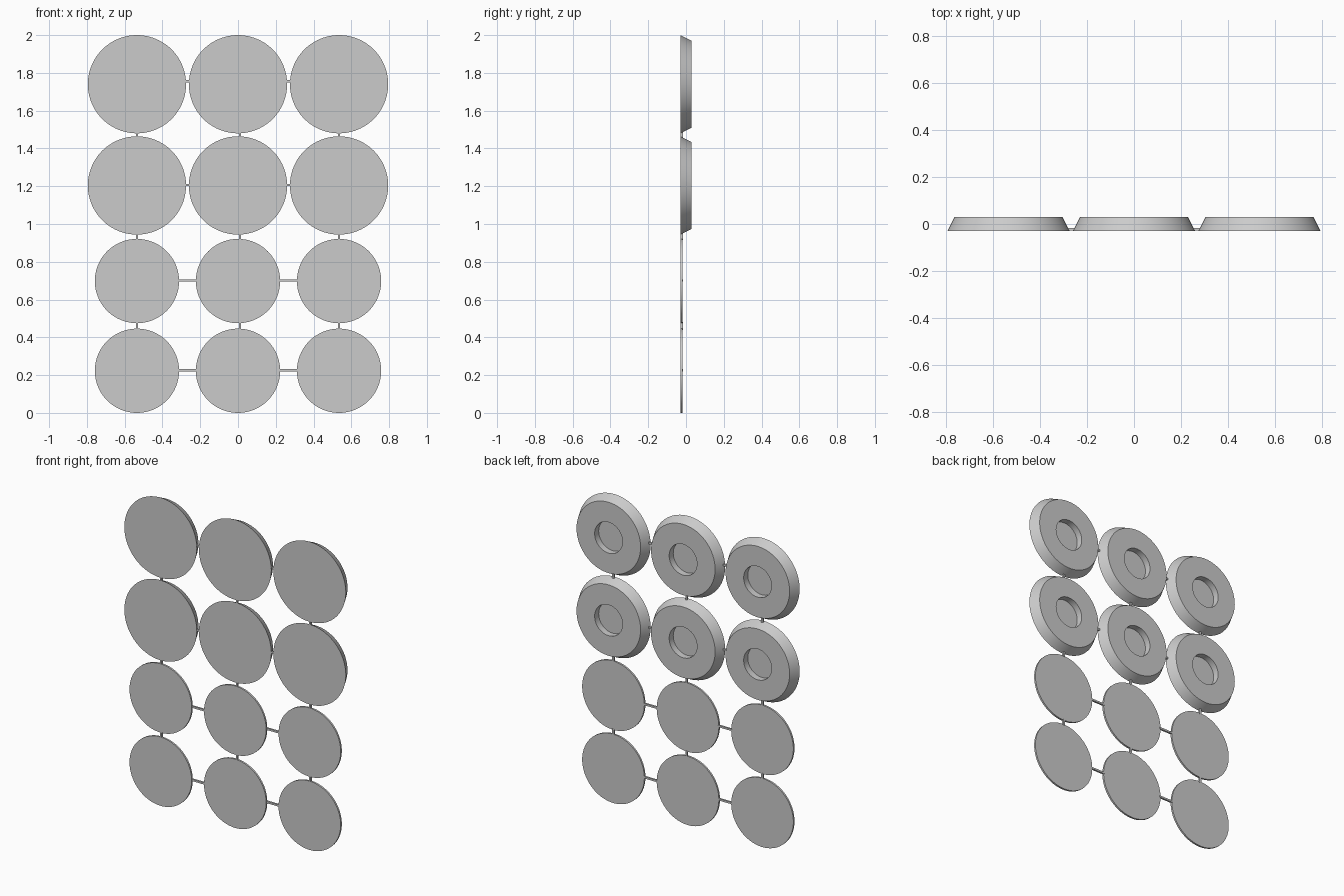
import bpy
from math import cos, sin, pi

cube = bpy.data.objects.get("Cube")
if cube:
    bpy.data.objects.remove(cube)

grey = bpy.data.materials.new("plain_grey")
grey.use_nodes = True
colour = (0.6, 0.6, 0.6, 1)
grey.diffuse_color = colour
grey.node_tree.nodes["Principled BSDF"].inputs["Base Color"].default_value = colour

FRONT, BACK, THIN = -0.03, 0.03, 0.012
SIDES = 96
COLUMNS = (-0.535, 0, 0.535)
BIG_R, SMALL_R = 0.26, 0.223
ROWS = ((1.74, BIG_R), (1.204, BIG_R), (0.698, SMALL_R), (0.223, SMALL_R))


def make_object(name, verts, faces):
    mesh = bpy.data.meshes.new(name)
    mesh.from_pydata(verts, [], faces)
    mesh.materials.append(grey)
    obj = bpy.data.objects.new(name, mesh)
    bpy.context.collection.objects.link(obj)
    return obj


def lathe(name, x, z, profile):
    """Turn (radius, y) points about the y axis, capping both ends."""
    verts = [(x + r * cos(2 * pi * i / SIDES), y, z + r * sin(2 * pi * i / SIDES))
             for r, y in profile for i in range(SIDES)]
    faces = [tuple(range(SIDES))]
    for ring in range(len(profile) - 1):
        a, b = ring * SIDES, (ring + 1) * SIDES
        for i in range(SIDES):
            j = (i + 1) % SIDES
            faces.append((a + i, b + i, b + j, a + j))
    last = (len(profile) - 1) * SIDES
    faces.append(tuple(last + i for i in reversed(range(SIDES))))
    obj = make_object(name, verts, faces)
    bpy.ops.object.select_all(action="DESELECT")
    obj.select_set(True)
    bpy.context.view_layer.objects.active = obj
    bpy.ops.object.shade_smooth_by_angle(angle=pi / 6)


def strip(name, x0, x1, z0, z1):
    """Thin connecting bar between two discs."""
    bpy.ops.mesh.primitive_cube_add(
        size=1, location=((x0 + x1) / 2, FRONT + 0.008, (z0 + z1) / 2))
    obj = bpy.context.object
    obj.name = name
    obj.scale = (x1 - x0, THIN, z1 - z0)
    obj.data.materials.append(grey)


# Tapered discs with a round recess in the back, and thin flat discs
tapered = [(BIG_R, FRONT), (0.23, BACK), (0.1, BACK), (0.1, -0.012)]
flat = [(SMALL_R, FRONT), (SMALL_R, FRONT + THIN)]
for z, radius in ROWS:
    for x in COLUMNS:
        if radius == BIG_R:
            lathe("tapered_disc", x, z, tapered)
        else:
            lathe("flat_disc", x, z, flat)

# Bars across each row
half, lap = THIN / 2, 0.006
for row, (z, radius) in enumerate(ROWS):
    bar_z = z + (0.016 if row == 0 else 0.003)
    for left, right in zip(COLUMNS, COLUMNS[1:]):
        strip("cross_bar", left + radius - lap, right - radius + lap,
              bar_z - half, bar_z + half)

# Bars up each column
for (top, top_r), (low, low_r) in zip(ROWS, ROWS[1:]):
    for x in COLUMNS:
        bar_x = x + (0.01 if x == 0 else 0)
        strip("upright_bar", bar_x - half, bar_x + half,
              low + low_r - lap, top - top_r + lap)
